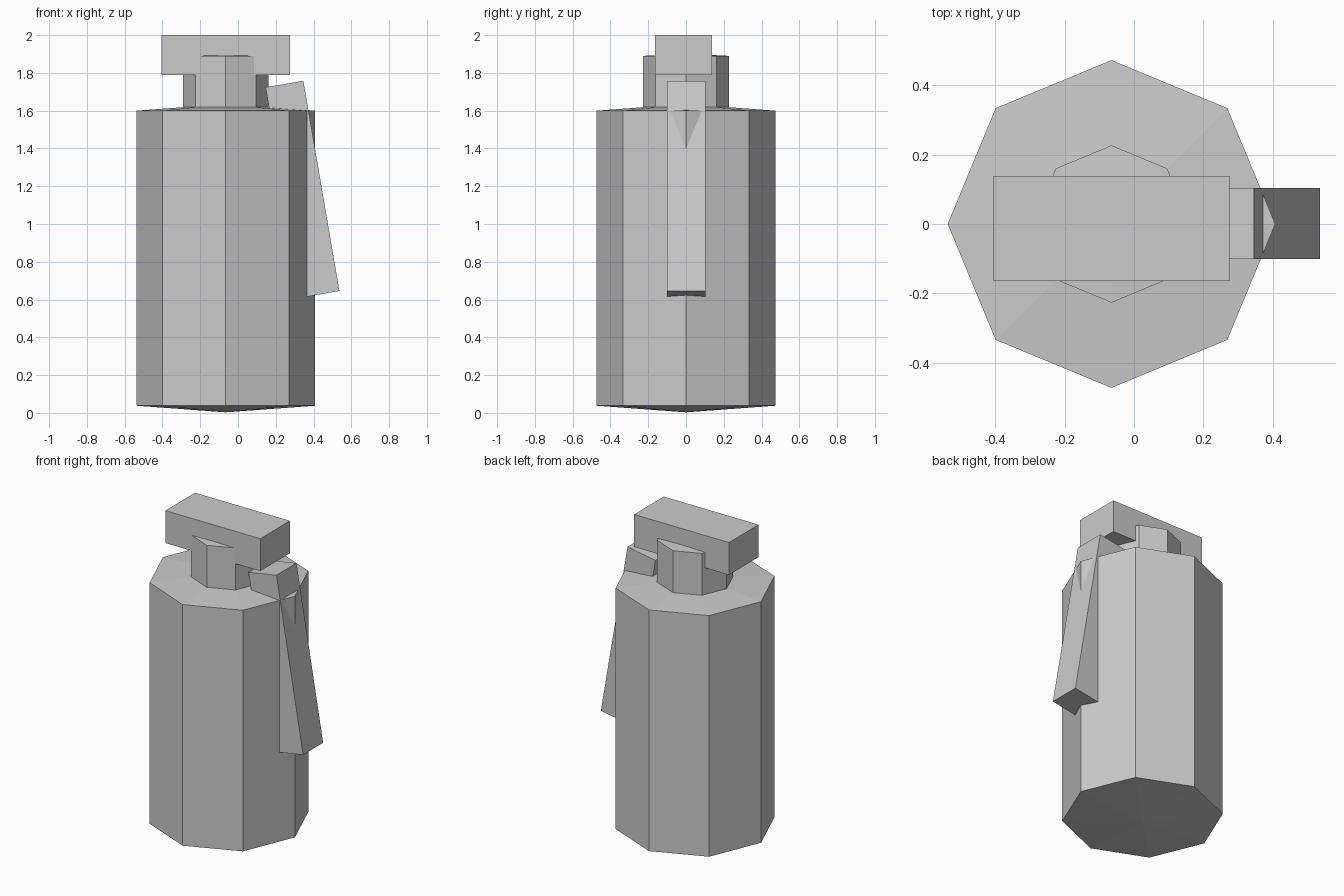
import bpy, bmesh, math
from mathutils import Matrix

if "Cube" in bpy.data.objects:
    bpy.data.objects.remove(bpy.data.objects["Cube"])

AXIS_X = -0.065


def make_object(name, bm):
    bmesh.ops.recalc_face_normals(bm, faces=bm.faces)
    mesh = bpy.data.meshes.new(name)
    bm.to_mesh(mesh)
    bm.free()
    obj = bpy.data.objects.new(name, mesh)
    bpy.context.collection.objects.link(obj)
    return obj


def pointed_prism(name, radius, z0, z1, bulge, sides=8):
    """Prism whose caps are shallow fans rising to a centre point."""
    bm = bmesh.new()
    rings = []
    for z in (z0, z1):
        rings.append([bm.verts.new((AXIS_X + radius * math.cos(2 * math.pi * i / sides),
                                    radius * math.sin(2 * math.pi * i / sides), z))
                      for i in range(sides)])
    low = bm.verts.new((AXIS_X, 0, z0 - bulge))
    high = bm.verts.new((AXIS_X, 0, z1 + bulge))
    for i in range(sides):
        j = (i + 1) % sides
        a, b, c, d = rings[0][i], rings[0][j], rings[1][j], rings[1][i]
        bm.faces.new((a, b, c, d))
        bm.faces.new((b, a, low))
        bm.faces.new((d, c, high))
    return make_object(name, bm)


def box(name, center, size, tilt=0):
    bm = bmesh.new()
    bmesh.ops.create_cube(bm, size=1, matrix=Matrix.Diagonal((*size, 1)))
    obj = make_object(name, bm)
    obj.location = center
    obj.rotation_euler.y = math.radians(tilt)
    return obj


# Octagonal canister and neck
pointed_prism("body", 0.473, 0.038, 1.60, 0.035)
pointed_prism("neck", 0.227, 1.59, 1.89, 0.012)

# Block across the top
box("top_block", (-0.065, -0.013, 1.895), (0.68, 0.303, 0.21))

# Slanted side lever
box("lever", (0.3415, 0.002, 1.1845), (0.203, 0.205, 1.129), tilt=-9.74)
